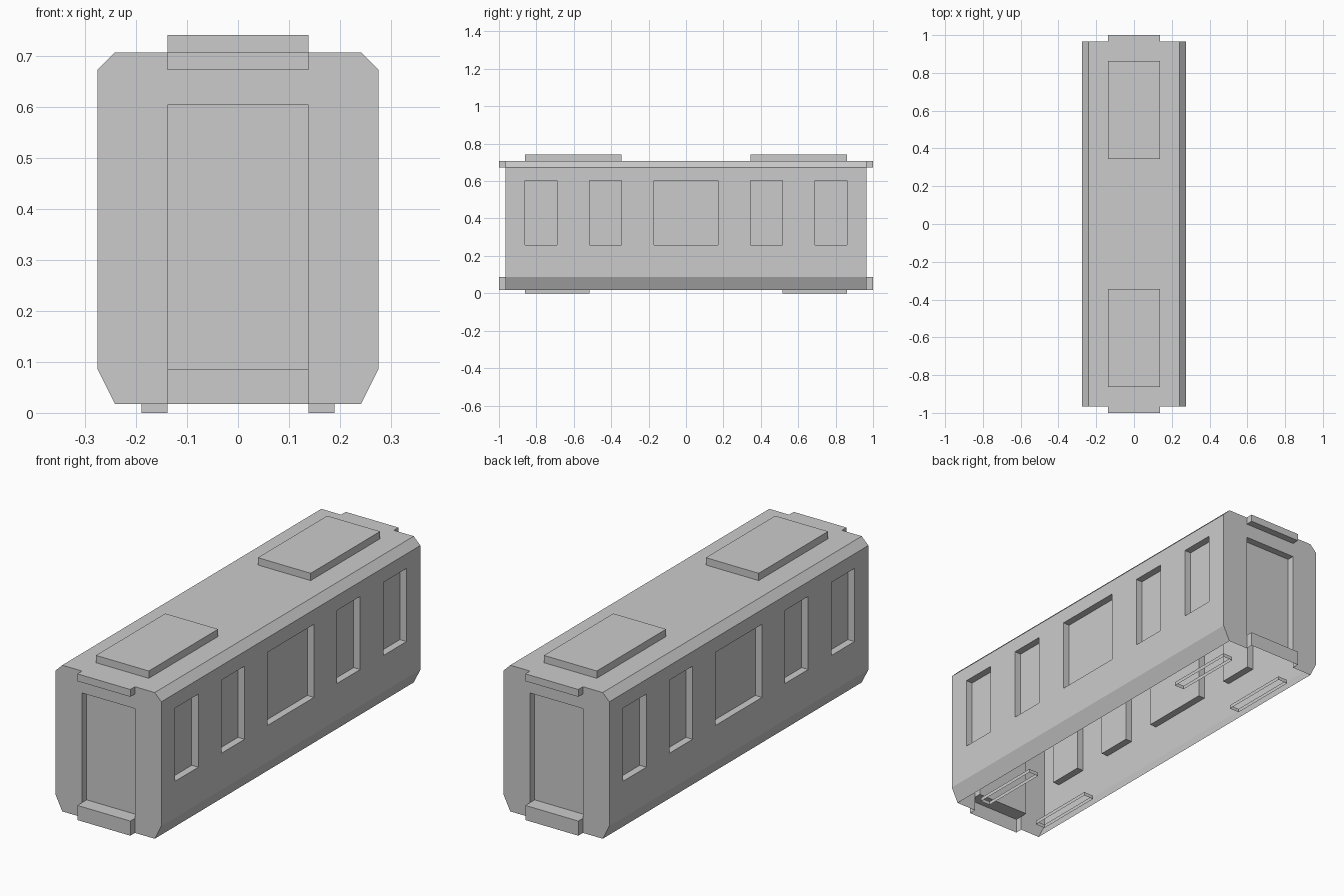
import bpy
import bmesh
from mathutils import Vector

U = 1 / 29  # modelling unit: every size is a multiple of it

if "Cube" in bpy.data.objects:
    bpy.data.objects.remove(bpy.data.objects["Cube"], do_unlink=True)

grey = bpy.data.materials.new("plain grey")
grey.use_nodes = True
colour = (0.6, 0.6, 0.6, 1)
grey.diffuse_color = colour
grey.node_tree.nodes["Principled BSDF"].inputs["Base Color"].default_value = colour


def finish(name, bm):
    bmesh.ops.scale(bm, vec=(U, U, U), verts=bm.verts)
    mesh = bpy.data.meshes.new(name)
    bm.to_mesh(mesh)
    bm.free()
    mesh.materials.append(grey)
    obj = bpy.data.objects.new(name, mesh)
    bpy.context.collection.objects.link(obj)
    return obj


def open_box(name, low, high, keep):
    """Box between two corners, keeping only the faces the rule accepts."""
    bm = bmesh.new()
    bmesh.ops.create_cube(bm, size=1)
    low, high = Vector(low), Vector(high)
    bmesh.ops.scale(bm, vec=high - low, verts=bm.verts)
    bmesh.ops.translate(bm, vec=(low + high) / 2, verts=bm.verts)
    bm.normal_update()
    drop = [f for f in bm.faces if not keep(f.normal)]
    bmesh.ops.delete(bm, geom=drop, context="FACES")
    return finish(name, bm)


def push(bm, rule, depth):
    """Move the chosen wall panels in or out, adding the sides."""
    bm.normal_update()
    faces = [f for f in bm.faces if rule(f.calc_center_median(), f.normal)]
    bmesh.ops.inset_region(bm, faces=faces, thickness=0, depth=depth,
                           use_boundary=True, use_even_offset=False)


# Carriage body: chamfered cross-section extruded along y
half = [(7, 0.5), (8, 2.5), (8, 19.5), (7, 20.5)]
section = half + [(-x, z) for x, z in reversed(half)]
bm = bmesh.new()
end = bm.faces.new([bm.verts.new((x, -28, z)) for x, z in section])
new = bmesh.ops.extrude_face_region(bm, geom=[end], use_keep_orig=True)["geom"]
bmesh.ops.translate(bm, vec=(0, 56, 0),
                    verts=[v for v in new if isinstance(v, bmesh.types.BMVert)])
bmesh.ops.recalc_face_normals(bm, faces=bm.faces)

# Cut the panel lines of the windows and doors
cuts = [((0, 1, 0), s * y) for y in (5, 10, 15, 20, 25) for s in (-1, 1)]
cuts += [((1, 0, 0), x) for x in (-4, 4)]
cuts += [((0, 0, 1), z) for z in (2.5, 7.5, 17.5, 19.5)]
for axis, offset in cuts:
    bmesh.ops.bisect_plane(bm, geom=bm.verts[:] + bm.edges[:] + bm.faces[:],
                           dist=0.0001, plane_co=Vector(axis) * offset, plane_no=axis)


def in_window(c, n):
    y = abs(c.y)
    return (abs(n.x) > 0.99 and 7.5 < c.z < 17.5
            and (y < 5 or 10 < y < 15 or 20 < y < 25))


def end_panel(low, high):
    return lambda c, n: abs(n.y) > 0.99 and abs(c.x) < 4 and low < c.z < high


push(bm, in_window, -1)               # window recesses
push(bm, end_panel(0, 2.5), 1)        # door steps
push(bm, end_panel(19.5, 21), 1)      # canopies above the doors
push(bm, end_panel(2.5, 17.5), -1)    # door recesses

# The underside is open
bm.normal_update()
floor = [f for f in bm.faces if f.normal.z < -0.99 and f.calc_center_median().z < 1]
bmesh.ops.delete(bm, geom=floor, context="FACES")
finish("carriage_body", bm)

# Roof units and the open skid rails below
for end_name, sy in (("front", -1), ("back", 1)):
    near, far = sorted((sy * 10, sy * 25))
    open_box(end_name + "_roof_unit", (-4, near, 20.5), (4, far, 21.5),
             lambda n: n.z > -0.5)
    near, far = sorted((sy * 15, sy * 25))
    for side_name, sx in (("right", -1), ("left", 1)):
        inner, outer = sorted((sx * 4, sx * 5.5))
        open_box(end_name + "_" + side_name + "_skid",
                 (inner, near, 0), (outer, far, 0.5),
                 lambda n: abs(n.z) < 0.5)
